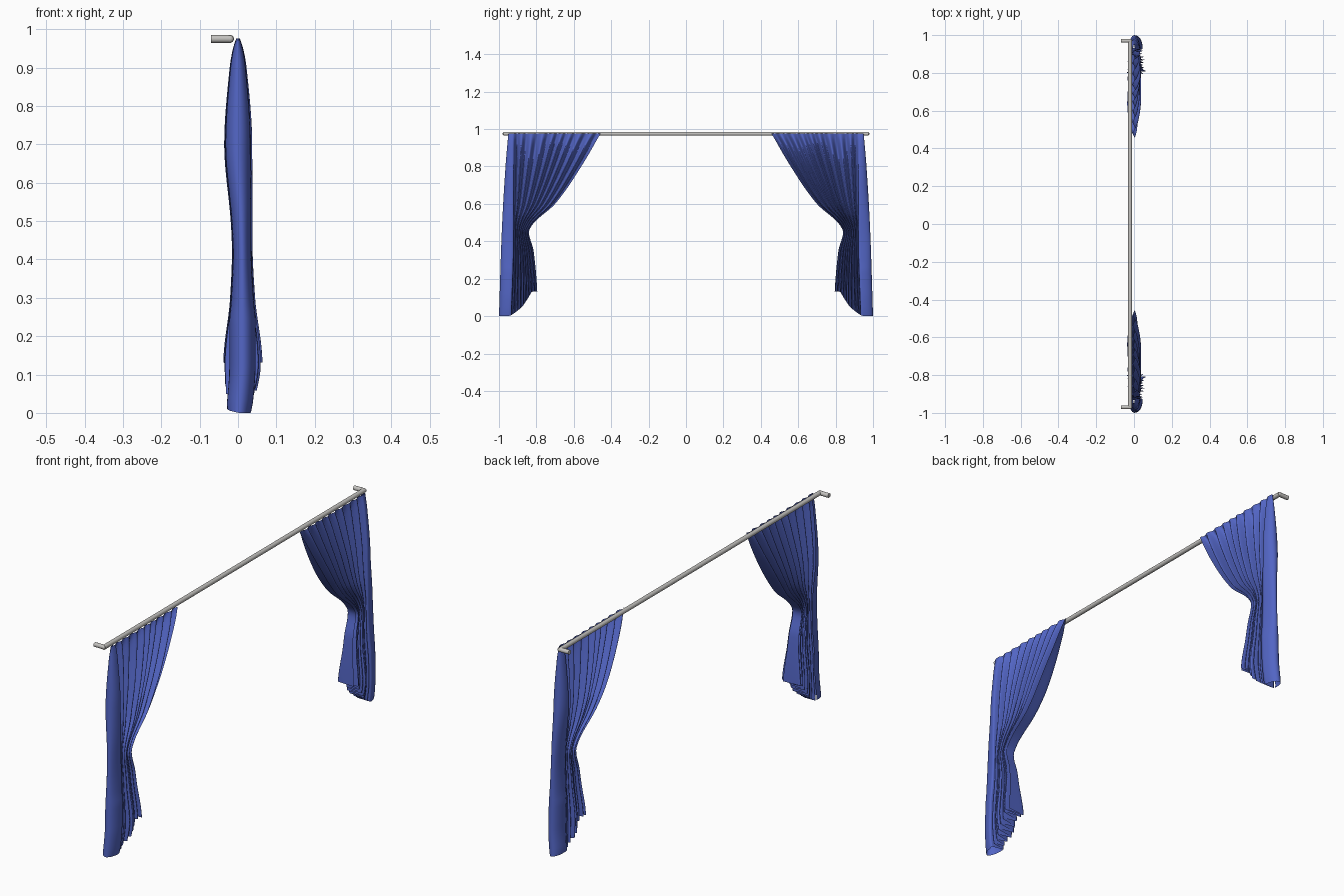
import bpy, bmesh, math
from mathutils import Vector

cube = bpy.data.objects.get("Cube")
if cube:
    bpy.data.objects.remove(cube, do_unlink=True)


def material(name, color):
    m = bpy.data.materials.new(name)
    m.use_nodes = True
    m.diffuse_color = (*color, 1)
    m.node_tree.nodes["Principled BSDF"].inputs["Base Color"].default_value = (*color, 1)
    return m


BLUE = material("blue cloth", (0.085, 0.13, 0.55))
GREY = material("light grey metal", (0.55, 0.54, 0.52))


def smooth_value(keys, t):
    """Smooth curve through sorted (t, value) keys, with monotone slopes."""
    t = min(max(t, keys[0][0]), keys[-1][0])
    sl = [(b[1] - a[1]) / (b[0] - a[0]) for a, b in zip(keys, keys[1:])]
    m = [sl[0]]
    for a, b in zip(sl, sl[1:]):
        m.append(2 * a * b / (a + b) if a * b > 0 else 0)
    m.append(sl[-1])
    for i, ((t0, v0), (t1, v1)) in enumerate(zip(keys, keys[1:])):
        if t <= t1:
            d = t1 - t0
            s = (t - t0) / d
            return (v0 * (1 + 2 * s) * (1 - s) ** 2 + m[i] * d * s * (1 - s) ** 2
                    + v1 * s * s * (3 - 2 * s) - m[i + 1] * d * s * s * (1 - s))


# Curtain outline and depth, all by height
TOP = 0.976
OUTER = [(0, 1.0), (0.45, 0.985), (0.8, 0.965), (TOP, 0.95)]
PANEL = [(0, 0.935), (0.45, 0.922), (TOP, 0.925)]
INNER = [(0, 0.79), (0.13, 0.795), (0.35, 0.815), (0.45, 0.84), (0.49, 0.82),
         (0.6, 0.7), (0.8, 0.56), (TOP, 0.457)]
CENTRE = [(0, 0.003), (0.13, 0.012), (0.4, 0.011), (0.5, 0.009), (0.7, 0), (TOP, 0)]
DEPTH = [(0, 0.036), (0.13, 0.053), (0.3, 0.034), (0.43, 0.028), (0.7, 0.038),
         (0.9, 0.023), (0.95, 0.014), (TOP, 0.005)]
# Hem height across the folds, rising to the inner edge
HEM = [(0, 0.005), (0.15, 0.02), (0.4, 0.05), (0.65, 0.1), (0.8, 0.13), (1, 0.132)]
FOLDS, PER_FOLD, WRAP, ROWS = 9, 14, 16, 56


def cloth_point(col, row):
    """Point of the cloth: a wrapped outer panel, then a row of folds."""
    w = max(0, col - WRAP) / (FOLDS * PER_FOLD)
    hem = smooth_value(HEM, w)
    if col < WRAP:
        hem = 0.01 * max(0, 1 - 2 * col / WRAP)
    z = TOP + (hem - TOP) * row / ROWS
    edge, depth, mid = (smooth_value(k, z) for k in (PANEL, DEPTH, CENTRE))
    if col < WRAP:
        a = math.pi * col / WRAP
        y = edge + (smooth_value(OUTER, z) - edge) * math.sin(a)
        return mid - 0.85 * min(depth, 0.04) * math.cos(a), y, z
    phase = math.tau * FOLDS * w + 0.7 * math.sin(11 * w)
    size = 0.85 - 0.25 * math.sin(7 * w) ** 2 + 0.15 * w
    size *= min(depth, 0.04) + max(0, depth - 0.04) * min(1, 3 * w)
    y = edge + (smooth_value(INNER, z) - edge) * w
    return mid + size * math.cos(phase), y, z


def curtain(name, side):
    bm = bmesh.new()
    cols = WRAP + FOLDS * PER_FOLD
    grid = []
    for c in range(cols + 1):
        pts = [cloth_point(c, r) for r in range(ROWS + 1)]
        grid.append([bm.verts.new((x, side * y, z)) for x, y, z in pts])
    for a, b in zip(grid, grid[1:]):
        for r in range(ROWS):
            quad = (a[r], a[r + 1], b[r + 1], b[r])
            bm.faces.new(quad if side < 0 else quad[::-1])
    mesh = bpy.data.meshes.new(name)
    bm.to_mesh(mesh)
    bm.free()
    mesh.materials.append(BLUE)
    for p in mesh.polygons:
        p.use_smooth = True
    obj = bpy.data.objects.new(name, mesh)
    bpy.context.collection.objects.link(obj)


def tube(name, start, end, radius):
    a, b = Vector(start), Vector(end)
    bpy.ops.mesh.primitive_cylinder_add(vertices=20, radius=radius,
                                        depth=(b - a).length, location=(a + b) / 2)
    obj = bpy.context.object
    obj.name = name
    obj.rotation_euler = (b - a).to_track_quat("Z", "Y").to_euler()
    obj.data.materials.append(GREY)
    bpy.ops.object.shade_smooth_by_angle()


# Two tied-back curtains
curtain("front_curtain", -1)
curtain("back_curtain", 1)

# Rod with a wall bracket at each end
ROD_X, ROD_Z = -0.021, 0.975
tube("curtain_rod", (ROD_X, -0.975, ROD_Z), (ROD_X, 0.975, ROD_Z), 0.0105)
for label, side in (("front", -1), ("back", 1)):
    y = side * 0.97
    tube(label + "_bracket", (-0.07, y, ROD_Z), (ROD_X, y, ROD_Z), 0.0103)
    bpy.ops.mesh.primitive_uv_sphere_add(segments=20, ring_count=12, radius=0.0105,
                                         location=(ROD_X, y, ROD_Z))
    elbow = bpy.context.object
    elbow.name = label + "_elbow"
    elbow.data.materials.append(GREY)
    bpy.ops.object.shade_smooth_by_angle()
